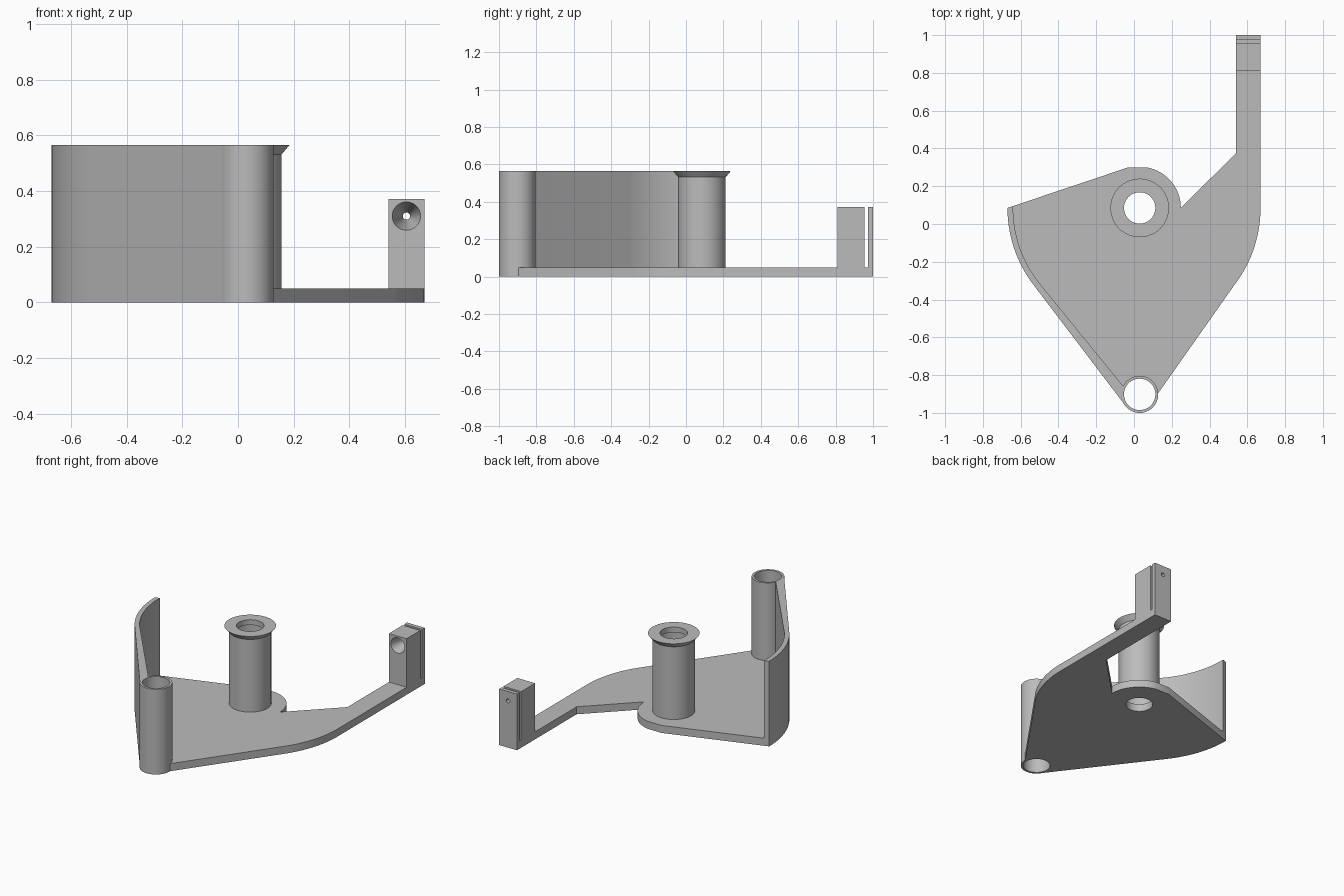
import bpy, bmesh
from math import radians, cos, sin, tau
from mathutils import Matrix

cube = bpy.data.objects.get("Cube")
if cube:
    bpy.data.objects.remove(cube, do_unlink=True)

grey = bpy.data.materials.new("plain grey")
grey.use_nodes = True
grey.diffuse_color = (0.5, 0.5, 0.5, 1)
grey.node_tree.nodes["Principled BSDF"].inputs["Base Color"].default_value = (0.5, 0.5, 0.5, 1)

PLATE, TOP = 0.05, 0.565
SPOOL, POST = (0.03, 0.085), (0.03, -0.902)
SWEEP = (0, 0.085)


def finish(name, bm):
    bmesh.ops.recalc_face_normals(bm, faces=bm.faces)
    mesh = bpy.data.meshes.new(name)
    bm.to_mesh(mesh)
    bm.free()
    mesh.materials.append(grey)
    ob = bpy.data.objects.new(name, mesh)
    bpy.context.collection.objects.link(ob)
    return ob


def arc(centre, r, a, b, n=16):
    angles = [radians(a + (b - a) * i / n) for i in range(n + 1)]
    return [(centre[0] + r * cos(t), centre[1] + r * sin(t)) for t in angles]


def extrude(name, outline, z0, z1):
    bm = bmesh.new()
    face = bm.faces.new([bm.verts.new((x, y, z0)) for x, y in outline])
    new = bmesh.ops.extrude_face_region(bm, geom=[face])["geom"]
    moved = [g for g in new if isinstance(g, bmesh.types.BMVert)]
    bmesh.ops.translate(bm, verts=moved, vec=(0, 0, z1 - z0))
    return finish(name, bm)


def lathe(name, profile, matrix, n=64):
    """Revolve a closed (radius, height) loop about the local z axis."""
    bm = bmesh.new()
    rings = [[bm.verts.new((r * cos(tau * i / n), r * sin(tau * i / n), z))
              for i in range(n)] for r, z in profile]
    for a, b in zip(rings, rings[1:] + rings[:1]):
        for i in range(n):
            j = (i + 1) % n
            bm.faces.new((a[i], a[j], b[j], b[i]))
    bm.transform(matrix)
    return finish(name, bm)


def box(name, x0, x1, y0, y1, z0, z1):
    return extrude(name, [(x0, y0), (x1, y0), (x1, y1), (x0, y1)], z0, z1)


def cut(ob, cutter):
    mod = ob.modifiers.new("cut", "BOOLEAN")
    mod.operation, mod.solver, mod.object = "DIFFERENCE", "EXACT", cutter
    bpy.context.view_layer.objects.active = ob
    bpy.ops.object.modifier_apply(modifier=mod.name)
    bpy.data.objects.remove(cutter, do_unlink=True)


def disc(centre, r):
    return extrude("cutter", arc(centre, r, 0, 360, 64)[:-1], -1, 1)


# Base plate with its long arm
outer = arc(SWEEP, 0.67, 180, 217.3)
outline = (outer + [(-0.047, -0.96), (0.125, -0.9)]
           + arc(SWEEP, 0.67, -33, 0)
           + [(0.67, 1), (0.54, 1), (0.54, 0.375)]
           + arc(SPOOL, 0.218, 0, 79) + [(-0.03, 0.3)])
plate = extrude("base_plate", outline, 0, PLATE)
cut(plate, disc(SPOOL, 0.083))
cut(plate, disc(POST, 0.09))

# Curved guard wall
inner = arc(SWEEP, 0.64, 217.3, 180)
wall = extrude("guard_wall", outer + [(-0.047, -0.96), (-0.056, -0.86)]
               + inner[:-1] + [(-0.64, 0.095)], PLATE, TOP)
cut(wall, disc(POST, 0.09))

# Thin round post and flared spool, both hollow
post = lathe("corner_post", [(0.098, 0), (0.098, TOP), (0.083, TOP), (0.083, 0)],
             Matrix.Translation((*POST, 0)))
spool = lathe("flared_spool",
              [(0.127, PLATE), (0.127, 0.532), (0.155, TOP), (0.083, TOP),
               (0.083, 0.53), (0.112, 0.53), (0.112, PLATE)],
              Matrix.Translation((*SPOOL, 0)))

# Split end block with a tapered hole, narrow at the rear
block = box("end_block", 0.54, 0.67, 0.81, 0.955, PLATE, 0.372)
back = box("end_plate", 0.54, 0.67, 0.973, 1, PLATE, 0.372)
along_y = Matrix.Translation((0.605, 0.81, 0.31)) @ Matrix.Rotation(radians(-90), 4, "X")
for part in (block, back):
    cone = [(0, -0.01), (0.054, -0.01), (0.051, 0), (0.013, 0.13), (0.013, 0.3), (0, 0.3)]
    cutter = lathe("cutter", cone, along_y, 32)
    bm = bmesh.new()
    bm.from_mesh(cutter.data)
    bmesh.ops.remove_doubles(bm, verts=bm.verts, dist=0.0001)
    bmesh.ops.dissolve_degenerate(bm, edges=bm.edges, dist=0.0001)
    bmesh.ops.recalc_face_normals(bm, faces=bm.faces)
    bm.to_mesh(cutter.data)
    bm.free()
    cut(part, cutter)

# Smooth the round faces, keep hard edges
bpy.ops.object.select_all(action="DESELECT")
for ob in (plate, wall, post, spool, block, back):
    ob.select_set(True)
bpy.context.view_layer.objects.active = plate
bpy.ops.object.shade_smooth_by_angle(angle=radians(30))
